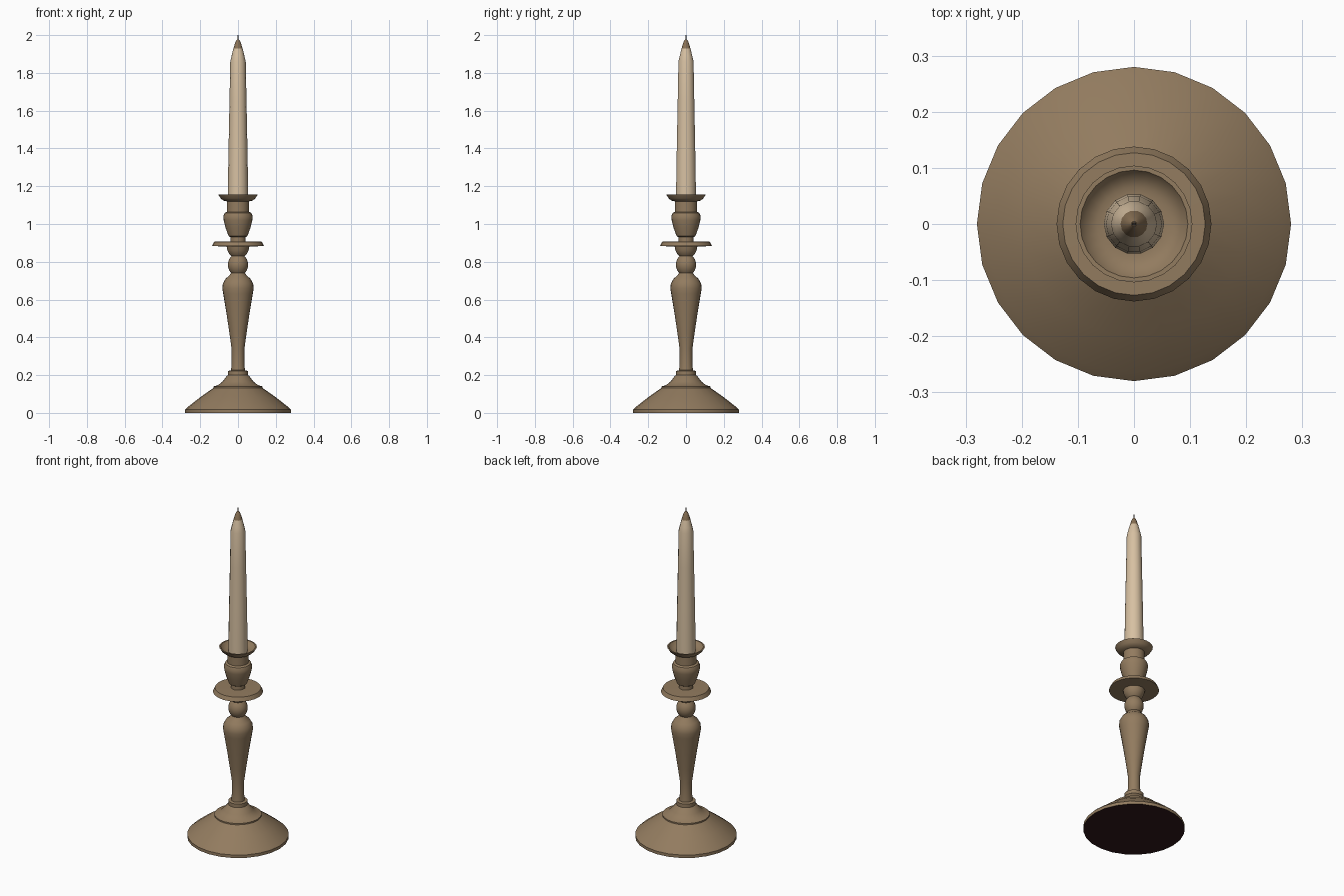
import bpy, bmesh, math

if "Cube" in bpy.data.objects:
    bpy.data.objects.remove(bpy.data.objects["Cube"])


def material(name, rgb):
    m = bpy.data.materials.new(name)
    m.diffuse_color = (*rgb, 1)
    m.use_nodes = True
    m.node_tree.nodes["Principled BSDF"].inputs["Base Color"].default_value = m.diffuse_color
    return m


brass = material("aged_brass", (0.29, 0.20, 0.115))
felt = material("dark_felt", (0.028, 0.009, 0.010))
wax = material("cream_wax", (0.68, 0.53, 0.36))
burnt = material("burnt_wax", (0.25, 0.165, 0.09))
wick_dark = material("dark_wick", (0.04, 0.028, 0.02))


def lathe(name, profile, sides, mats, rule=None, angle=35):
    """Revolve (radius, height) points about z, closing both ends."""
    bm = bmesh.new()
    rings = []
    for r, z in profile:
        rings.append([bm.verts.new((r * math.cos(2 * math.pi * i / sides),
                                    r * math.sin(2 * math.pi * i / sides), z))
                      for i in range(sides)])
    for a, b in zip(rings, rings[1:]):
        for i in range(sides):
            j = (i + 1) % sides
            bm.faces.new((a[i], a[j], b[j], b[i]))
    bm.faces.new(rings[0][::-1])
    bm.faces.new(rings[-1])
    bm.normal_update()
    if rule:
        for f in bm.faces:
            f.material_index = rule(f)
    me = bpy.data.meshes.new(name)
    bm.to_mesh(me)
    bm.free()
    for m in mats:
        me.materials.append(m)
    ob = bpy.data.objects.new(name, me)
    bpy.context.collection.objects.link(ob)
    bpy.ops.object.select_all(action='DESELECT')
    ob.select_set(True)
    bpy.context.view_layer.objects.active = ob
    bpy.ops.object.shade_smooth_by_angle(angle=math.radians(angle))
    return ob


# Flared foot with a felt underside
lathe("base", [(0.28, 0), (0.28, 0.018), (0.265, 0.032), (0.2, 0.083),
               (0.13, 0.132), (0.13, 0.14), (0.105, 0.147), (0.08, 0.168),
               (0.058, 0.197), (0.053, 0.2), (0.053, 0.222), (0.036, 0.226)],
      24, [brass, felt], lambda f: 1 if f.normal.z < -0.9 and f.calc_center_median().z < 0.005 else 0)

# Tapered baluster stem
lathe("stem", [(0.037, 0.222), (0.034, 0.26), (0.034, 0.34), (0.045, 0.42),
               (0.06, 0.52), (0.078, 0.63), (0.083, 0.66), (0.08, 0.685),
               (0.066, 0.71), (0.045, 0.728), (0.036, 0.742)], 24, [brass])

# Ball knop
lathe("ball_knop", [(0.034, 0.738), (0.046, 0.753), (0.053, 0.775), (0.053, 0.795),
                    (0.046, 0.815), (0.034, 0.831)], 24, [brass])

# Drip plate with its flared support
lathe("drip_plate", [(0.034, 0.828), (0.046, 0.84), (0.056, 0.86), (0.06, 0.881),
                     (0.138, 0.883), (0.127, 0.906), (0.04, 0.908)], 24, [brass])

# Candle cup with vase body and hollow rim
lathe("candle_cup", [(0.04, 0.905), (0.04, 0.93), (0.05, 0.936), (0.066, 0.98),
                     (0.076, 1.02), (0.078, 1.04), (0.071, 1.058), (0.059, 1.064),
                     (0.059, 1.12), (0.078, 1.124), (0.092, 1.136), (0.104, 1.155),
                     (0.096, 1.155), (0.086, 1.14), (0.066, 1.13), (0.05, 1.13)], 24, [brass])

# Tapered candle, browned near the tip
lathe("candle", [(0.054, 1.128), (0.054, 1.16), (0.05, 1.4), (0.045, 1.65),
                 (0.041, 1.86), (0.034, 1.89), (0.024, 1.93), (0.013, 1.965), (0.005, 1.978)],
      14, [wax, burnt], lambda f: 1 if f.calc_center_median().z > 1.94 else 0)

# Wick
lathe("wick", [(0.004, 1.97), (0.0025, 2.0)], 6, [wick_dark])
